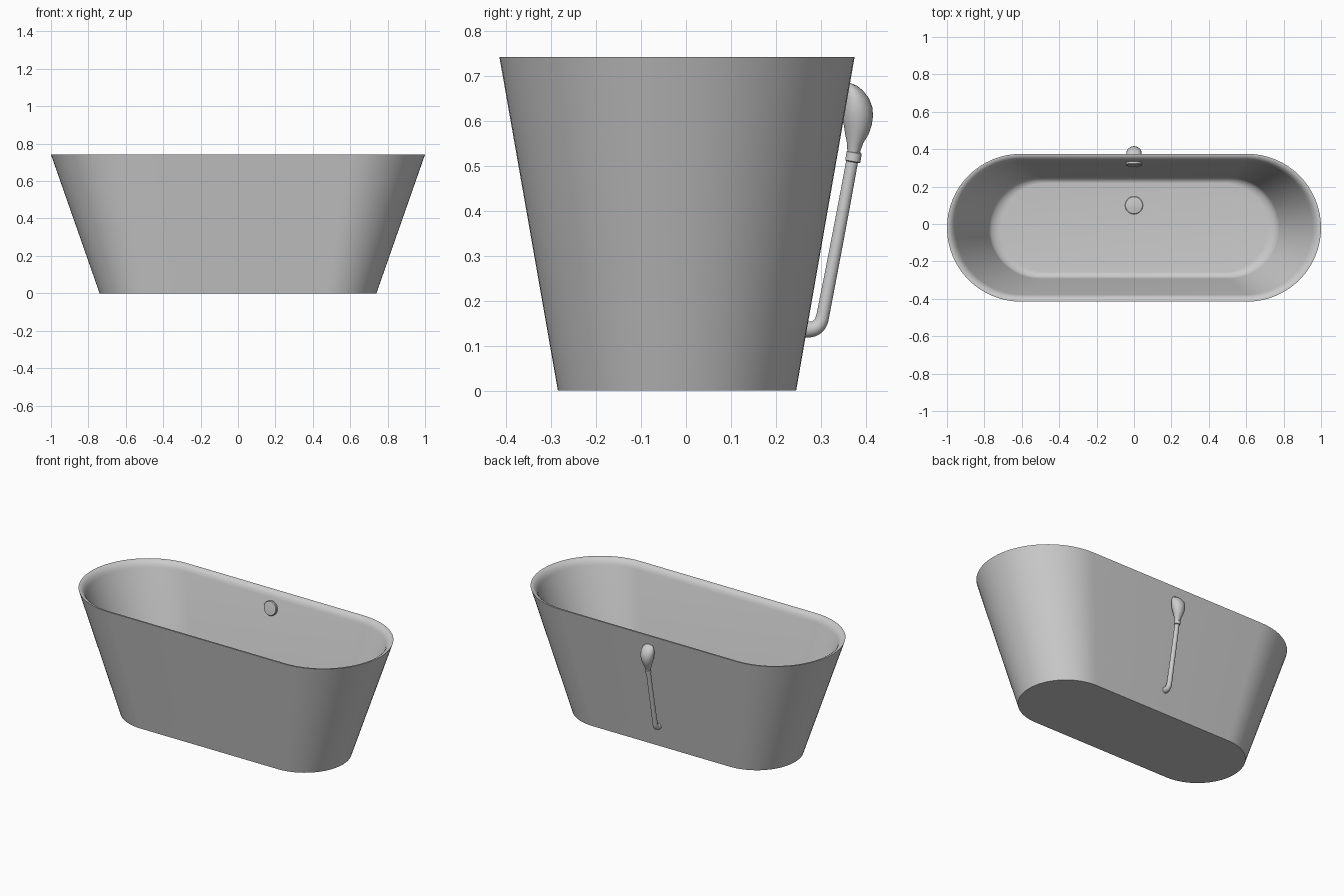
import bpy, math
from mathutils import Vector

if "Cube" in bpy.data.objects:
    bpy.data.objects.remove(bpy.data.objects["Cube"])

CY = -0.02          # tub centre line in y
SLOPE_Y = 0.13 / 0.742


def finish(ob, angle=35):
    bpy.ops.object.select_all(action='DESELECT')
    ob.select_set(True)
    bpy.context.view_layer.objects.active = ob
    bpy.ops.object.shade_smooth_by_angle(angle=math.radians(angle))
    return ob


def loft(name, rings, angle=35):
    """Skin a list of equal-length rings and cap both ends."""
    n = len(rings[0])
    verts = [p for r in rings for p in r]
    faces = [tuple(reversed(range(n)))]
    for k in range(len(rings) - 1):
        a, b = k * n, (k + 1) * n
        faces += [(a + i, a + (i + 1) % n, b + (i + 1) % n, b + i) for i in range(n)]
    faces.append(tuple(range((len(rings) - 1) * n, len(rings) * n)))
    me = bpy.data.meshes.new(name)
    me.from_pydata(verts, [], faces)
    ob = bpy.data.objects.new(name, me)
    bpy.context.collection.objects.link(ob)
    return finish(ob, angle)


def stadium(z, inset=0.0, end_inset=0.0, seg=32):
    """Stadium outline of the tapered tub at height z, moved inward by inset."""
    t = z / 0.742
    r = 0.265 + 0.13 * t
    straight = 0.74 + 0.26 * t - r - end_inset
    r -= inset
    pts = []
    for side, start in ((1, -90), (-1, 90)):
        for i in range(seg + 1):
            a = math.radians(start + 180 * i / seg)
            pts.append((side * straight + r * math.cos(a), CY + r * math.sin(a), z))
    return pts


def ellipse(z, yc, ry, rx, n=32):
    return [(rx * math.cos(2 * math.pi * i / n), yc + ry * math.sin(2 * math.pi * i / n), z)
            for i in range(n)]


def disc(name, centre, normal, profile):
    """Round plate from (radius, height) rings along a normal."""
    q = Vector(normal).to_track_quat('Z', 'Y')
    rings = [[Vector(centre) + q @ Vector((r * math.cos(2 * math.pi * i / 40),
                                           r * math.sin(2 * math.pi * i / 40), h))
              for i in range(40)] for r, h in profile]
    return loft(name, rings)


# Tub shell: outer wall, rounded rim, inner wall, filleted floor
FLOOR = 0.18
WALL = 0.031
rings = [stadium(0.742 * i / 6) for i in range(7)]
rings += [stadium(0.742, 0.006), stadium(0.739, 0.015), stadium(0.731, 0.023),
          stadium(0.720, 0.028), stadium(0.705, WALL)]
for i in range(8):
    a = math.radians(90 * i / 7)
    c = 1 - math.cos(a)
    rings.append(stadium(FLOOR + 0.035 * (1 - math.sin(a)), WALL + 0.028 * c, 0.008 + 0.025 * c))
loft("tub_shell", rings)

# Drain plug and overflow plate
disc("drain_plug", (0, 0.10, FLOOR), (0, 0, 1),
     [(0.048, -0.01), (0.048, 0.003), (0.045, 0.006), (0.02, 0.010), (0.002, 0.011)])
PLATE_Z = 0.645
wall_y = CY + 0.265 + SLOPE_Y * PLATE_Z - WALL
disc("overflow_plate", (0, wall_y, PLATE_Z), (0, -1, SLOPE_Y),
     [(0.044, -0.01), (0.044, 0.010), (0.041, 0.014), (0.02, 0.016), (0.002, 0.016)])

# Overflow housing outside the back wall
housing = [(.53, .373, .014, .016), (.55, .376, .018, .021), (.57, .380, .026, .028),
           (.59, .382, .031, .034), (.61, .381, .035, .039), (.63, .380, .0345, .041),
           (.65, .377, .030, .040), (.667, .372, .022, .035), (.678, .367, .013, .026),
           (.684, .364, .002, .008)]
loft("overflow_housing", [ellipse(*h) for h in housing], 50)

# Collar under the housing
disc("pipe_collar", (0, 0.371, 0.510), (0, 0.167, 1),
     [(0.014, -0.002), (0.017, 0), (0.017, 0.019), (0.014, 0.022)])

# Overflow pipe with a swollen elbow entering the tub
cu = bpy.data.curves.new("overflow_pipe", 'CURVE')
cu.dimensions = '3D'
cu.bevel_depth = 0.0135
cu.bevel_resolution = 5
cu.use_fill_caps = True
cu.resolution_u = 10
sp = cu.splines.new('BEZIER')
sp.bezier_points.add(3)
pts = [((.25, .136), (.23, .136), (.26, .136), 1.35),
       ((.274, .136), (.265, .136), (.290, .136), 1.35),
       ((.304, .165), (.300, .146), (.307, .180), 1.1),
       ((.373, .53), (.352, .41), (.374, .54), 1.0)]
for bp, (co, hl, hr, rad) in zip(sp.bezier_points, pts):
    bp.co, bp.handle_left, bp.handle_right = [(0, *p) for p in (co, hl, hr)]
    bp.radius = rad
tmp = bpy.data.objects.new("pipe_path", cu)
bpy.context.collection.objects.link(tmp)
bpy.context.view_layer.update()
me = bpy.data.meshes.new_from_object(tmp.evaluated_get(bpy.context.evaluated_depsgraph_get()))
bpy.data.objects.remove(tmp)
pipe = bpy.data.objects.new("overflow_pipe", me)
bpy.context.collection.objects.link(pipe)
finish(pipe)
